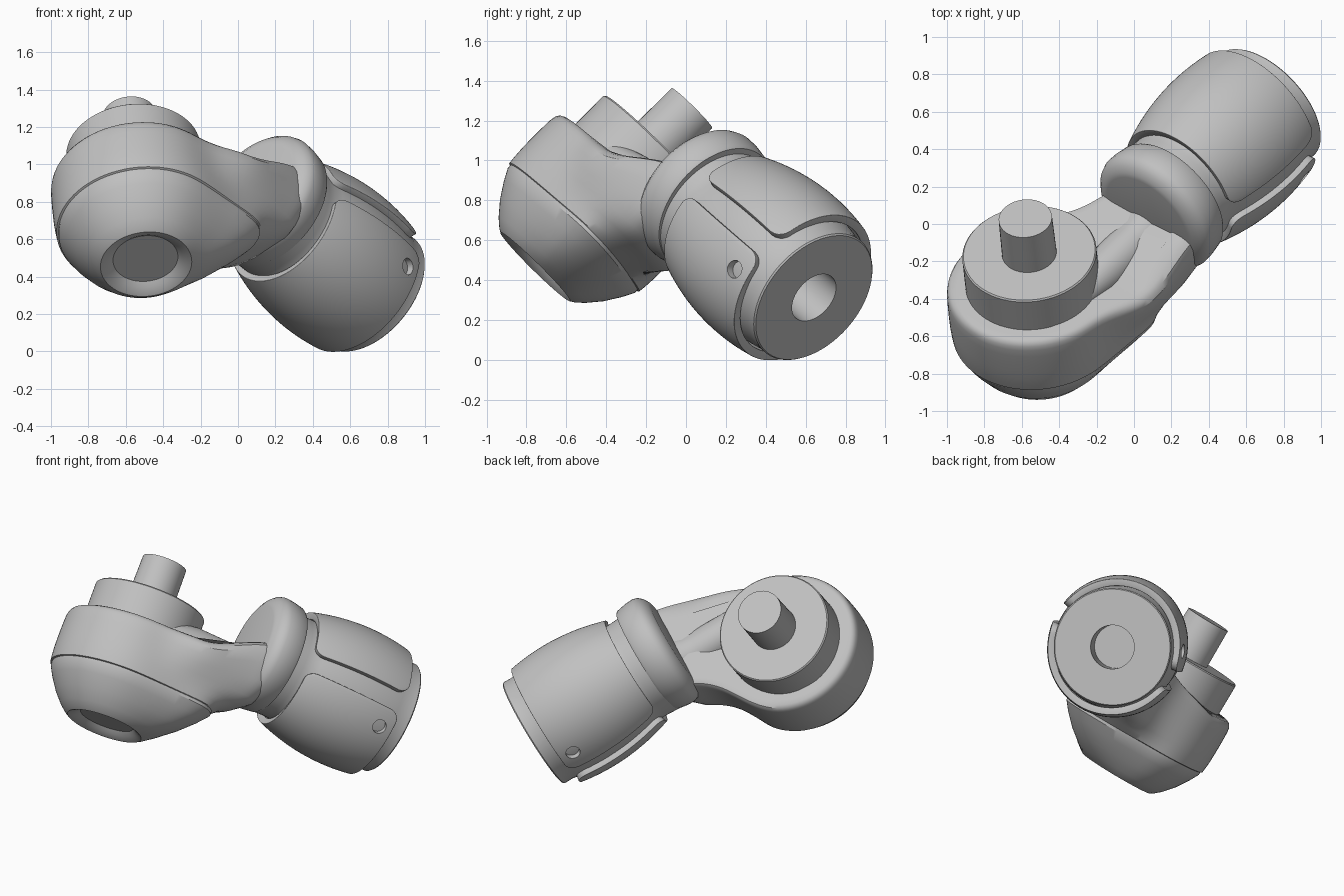
import bpy, bmesh, math
from math import sin, cos, pi, radians
from mathutils import Matrix, Vector

if "Cube" in bpy.data.objects:
    bpy.data.objects.remove(bpy.data.objects["Cube"])

grey = bpy.data.materials.new("light_grey")
grey.use_nodes = True
COLOR = (0.53, 0.53, 0.53, 1)
grey.diffuse_color = COLOR
bsdf = next(n for n in grey.node_tree.nodes if n.type == "BSDF_PRINCIPLED")
bsdf.inputs["Base Color"].default_value = COLOR

# Two perpendicular joint axes: w is the disc axis, u the wrist axis
w = Vector((-0.08, 0.70, 0.71)).normalized()
u = Vector((0.625, 0.589, -0.514))
u = (u - w * u.dot(w)).normalized()
v = w.cross(u)


def frame(x, y, z, origin):
    m = Matrix((x, y, z)).transposed().to_4x4()
    m.translation = origin
    return m


ELBOW = frame(u, v, w, Vector((-0.56, -0.155, 1.075)))
WRIST = frame(w, v, -u, Vector((0.715, 0.642, 0.312)))
parts = []


def finish(name, bm, matrix):
    bmesh.ops.recalc_face_normals(bm, faces=bm.faces)
    bm.transform(matrix)
    mesh = bpy.data.meshes.new(name)
    bm.to_mesh(mesh)
    bm.free()
    mesh.materials.append(grey)
    obj = bpy.data.objects.new(name, mesh)
    bpy.context.collection.objects.link(obj)
    parts.append(obj)
    return obj


def loft(name, rings, matrix):
    """Skin a list of equal-length point rings and cap both ends."""
    bm = bmesh.new()
    rows = [[bm.verts.new(p) for p in ring] for ring in rings]
    n = len(rows[0])
    for a, b in zip(rows, rows[1:]):
        for i in range(n):
            j = (i + 1) % n
            bm.faces.new((a[i], a[j], b[j], b[i]))
    bm.faces.new(rows[0])
    bm.faces.new(rows[-1])
    return finish(name, bm, matrix)


def lathe(name, profile, matrix, n=72, centre=(0, 0)):
    rings = [[(centre[0] + r * cos(2 * pi * i / n), centre[1] + r * sin(2 * pi * i / n), z)
              for i in range(n)] for z, r in profile]
    return loft(name, rings, matrix)


# Output disc and shaft stub
lathe("output_disc", [(-0.3, 0.36), (-0.008, 0.36), (0, 0.353)], ELBOW)
lathe("shaft_stub", [(-0.05, 0.147), (0.264, 0.143)], ELBOW, 40)

# Housing outline: a round end with a tail, short at the cap and long at the neck
SHORT_TAIL = [(0.22, -0.48), (0.40, -0.50), (0.49, -0.44), (0.53, -0.33),
              (0.53, -0.21), (0.51, -0.09), (0.47, 0.03), (0.43, 0.14)]
LONG_TAIL = [(0.22, -0.49), (0.42, -0.51), (0.60, -0.52), (0.76, -0.53),
             (0.78, -0.30), (0.76, -0.04), (0.62, 0.00), (0.48, 0.10)]


def outline(radius, stretch, flare=0, steps=5):
    """Smooth closed curve through the round end and a tail blended by stretch."""
    ctrl = []
    for i in range(12):
        a = radians(35 + 240 * i / 11)
        ctrl.append(Vector((cos(a), sin(a))) * radius / 0.976)
    k = radius / 0.465
    for i, (s, t) in enumerate(zip(SHORT_TAIL, LONG_TAIL)):
        p = Vector(s).lerp(Vector(t), stretch)
        p = Vector((p.x * (0.5 + 0.5 * k), -0.25 + (p.y + 0.25) * k))
        if i < 4:
            p.y -= flare
        ctrl.append(p)
    n = len(ctrl)
    points = []
    for i in range(n):
        a, b, c, d = (ctrl[(i + j) % n] for j in range(4))
        for s in range(steps):
            t = s / steps
            points.append((a * (1 - t) ** 3 + b * (3 * t ** 3 - 6 * t * t + 4)
                           + c * (-3 * t ** 3 + 3 * t * t + 3 * t + 1) + d * t ** 3) / 6)
    return points


def housing_row(z, radius, stretch, flare):
    """One level of the housing; its upper levels rise towards the flange."""
    lift = 0.16 * max(0, min(1, (z + 0.45) / 0.2))
    row = []
    for p in outline(radius, stretch, flare):
        s = max(0, min(1, (p.x - 0.22) / 0.46))
        row.append((p.x, p.y, z + lift * s * s * (3 - 2 * s)))
    return row


# Elbow housing with rounded top rim, its flared tail forming the neck
loft("elbow_housing", [housing_row(*row) for row in (
    (-0.588, 0.43, 0, 0), (-0.578, 0.458, 0, 0), (-0.54, 0.462, 0.15, 0.005),
    (-0.49, 0.465, 0.5, 0.015), (-0.44, 0.466, 0.8, 0.035), (-0.38, 0.466, 1, 0.065),
    (-0.32, 0.465, 1, 0.09), (-0.275, 0.463, 1, 0.10), (-0.25, 0.458, 1, 0.09),
    (-0.232, 0.447, 1, 0.07), (-0.223, 0.43, 1, 0.045), (-0.22, 0.40, 1, 0.01))], ELBOW)

# Domed end cap with a dished centre
cap = []
for z, f in ((-0.57, 0), (-0.60, 0), (-0.66, 0.16), (-0.74, 0.42), (-0.81, 0.72), (-0.845, 0.92)):
    cap.append([(*p.lerp(p.normalized() * 0.25, f), z) for p in outline(0.447, 0)])
for z, r in ((-0.858, 0.245), (-0.853, 0.23), (-0.836, 0.2), (-0.82, 0.18), (-0.815, 0.174)):
    cap.append([(*(p.normalized() * r), z) for p in outline(0.447, 0)])
loft("end_cap", cap, ELBOW)

# Rounded conduit along the neck, and a small bolt beside it
CONDUIT = ELBOW @ frame(Vector((0, 1, 0)), Vector((0, 0, 1)), Vector((1, 0, 0)),
                        Vector((0, -0.27, -0.22)))
lathe("neck_conduit", [(0.0, 0.07), (0.1, 0.09), (0.25, 0.12), (0.5, 0.125),
                       (0.56, 0.132), (0.62, 0.155)], CONDUIT, 40)
lathe("neck_bolt", [(-0.3, 0.032), (-0.18, 0.032), (-0.172, 0.026), (-0.172, 0.015),
                    (-0.19, 0.014)], ELBOW, 20, (0.47, -0.08))

# Wrist flange
lathe("wrist_flange", [(0.84, 0.32), (0.84, 0.35), (0.855, 0.36), (0.92, 0.371), (0.97, 0.373),
                       (1.0, 0.363), (1.025, 0.34), (1.045, 0.305), (1.05, 0.28)],
      WRIST, 72, (0.012, -0.018))


# Barrel-shaped wrist body with a bore in its end face
def barrel(t):
    return 0.395 - 0.38 * (t - 0.33) ** 2


steps = [0.06 + 0.67 * i / 14 for i in range(15)]
lathe("wrist_body", [(0.25, 0.137), (0, 0.137), (0, 0.362), (0.008, 0.369)]
      + [(t, barrel(t)) for t in steps] + [(0.78, 0.335), (0.86, 0.34)], WRIST)


# Two raised cover panels, each with a screw hole
def cover_panel(name, turn):
    rows, cols, corner = 24, 48, 0.07
    start, end = 0.10, 0.75
    bm = bmesh.new()
    grid = []
    for i in range(rows + 1):
        t = start + (end - start) * (1 - cos(pi * i / rows)) / 2
        d = max(0, corner - min(t - start, end - t))
        inset = corner - math.sqrt(max(0, corner ** 2 - d ** 2))
        half = radians(81) - inset / 0.42
        row = []
        for j in range(cols + 1):
            a = half * (2 * j / cols - 1)
            r = barrel(t) + 0.013 + 0.02 * cos(a) ** 2
            row.append(bm.verts.new((r * cos(a + turn), r * sin(a + turn), t)))
        grid.append(row)
    for a, b in zip(grid, grid[1:]):
        for j in range(cols):
            bm.faces.new((a[j], a[j + 1], b[j + 1], b[j]))
    obj = finish(name, bm, WRIST)

    a = turn + radians(63)
    out = Vector((cos(a), sin(a), 0))
    side = Vector((-sin(a), cos(a), 0))
    cutter = lathe("screw_cutter", [(0.3, 0.045), (0.6, 0.045)],
                   WRIST @ frame(side, out.cross(side), out, Vector((0, 0, 0.187))), 24)
    parts.remove(cutter)
    cutter.hide_render = True

    solid = obj.modifiers.new("thickness", "SOLIDIFY")
    solid.thickness, solid.offset = 0.045, 0
    bevel = obj.modifiers.new("soft_edge", "BEVEL")
    bevel.width, bevel.segments, bevel.limit_method = 0.014, 3, "ANGLE"
    bevel.angle_limit = radians(50)
    hole = obj.modifiers.new("hole", "BOOLEAN")
    hole.object, hole.operation = cutter, "DIFFERENCE"
    depsgraph = bpy.context.evaluated_depsgraph_get()
    depsgraph.update()
    baked = bpy.data.meshes.new_from_object(obj.evaluated_get(depsgraph))
    obj.modifiers.clear()
    obj.data = baked
    bpy.data.objects.remove(cutter)


cover_panel("upper_cover_panel", 0)
cover_panel("lower_cover_panel", pi)

# Smooth shading with sharp edges kept
bpy.ops.object.select_all(action="DESELECT")
for o in parts:
    o.select_set(True)
bpy.context.view_layer.objects.active = parts[0]
bpy.ops.object.shade_smooth_by_angle(angle=radians(32))
